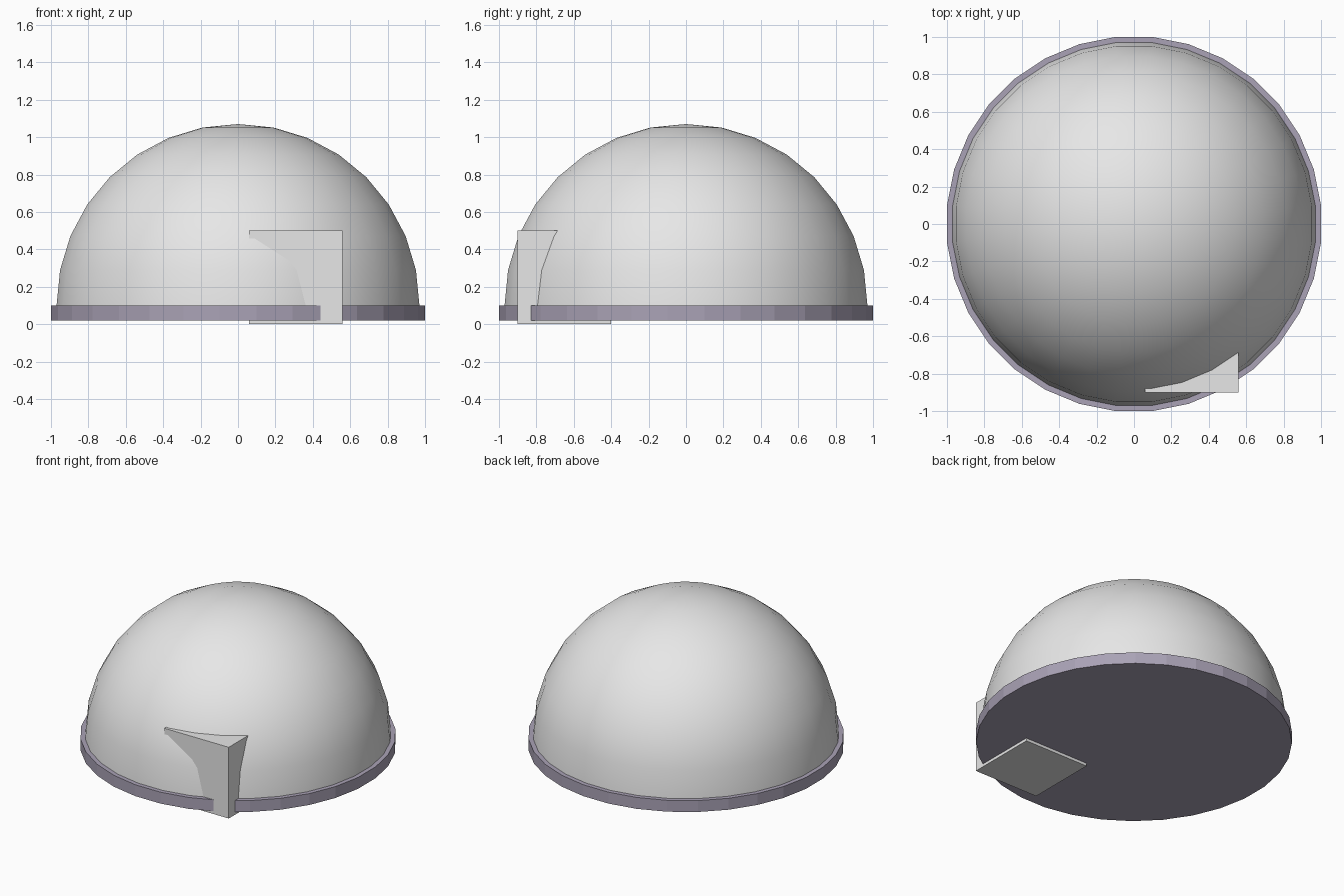
import bpy, bmesh, math
from mathutils import Matrix

if "Cube" in bpy.data.objects:
    bpy.data.objects.remove(bpy.data.objects["Cube"])

SEG = 32
TURN = Matrix.Rotation(math.pi / SEG, 4, 'Z')   # flats face the axes
ACROSS = 1 / math.cos(math.pi / SEG)            # flat radius -> corner radius


def material(name, rgb):
    m = bpy.data.materials.new(name)
    m.diffuse_color = (*rgb, 1)
    m.use_nodes = True
    m.node_tree.nodes["Principled BSDF"].inputs["Base Color"].default_value = m.diffuse_color
    return m


def make_object(name, bm, mat):
    mesh = bpy.data.meshes.new(name)
    bm.to_mesh(mesh)
    bm.free()
    mesh.materials.append(mat)
    ob = bpy.data.objects.new(name, mesh)
    bpy.context.collection.objects.link(ob)
    return ob


light_grey = material("light_grey", (0.8, 0.8, 0.8))
purple_grey = material("purple_grey", (0.4, 0.362, 0.465))

# Base disc
bm = bmesh.new()
bmesh.ops.create_cone(bm, cap_ends=True, segments=SEG, radius1=ACROSS,
                      radius2=ACROSS, depth=0.08,
                      matrix=Matrix.Translation((0, 0, 0.06)) @ TURN)
make_object("base_disc", bm, purple_grey)

# Smooth dome: upper half of a sphere resting on the disc
bm = bmesh.new()
bmesh.ops.create_uvsphere(bm, u_segments=SEG, v_segments=16, radius=0.97)
bmesh.ops.delete(bm, geom=[v for v in bm.verts if v.co.z < -0.01], context='VERTS')
bmesh.ops.transform(bm, verts=bm.verts, matrix=Matrix.Translation((0, 0, 0.1))
                    @ TURN @ Matrix.Diagonal((ACROSS, ACROSS, 1, 1)))
for f in bm.faces:
    f.smooth = True
make_object("dome", bm, light_grey)

# Cube block poking through the dome and the disc
bm = bmesh.new()
bmesh.ops.create_cube(bm, size=0.5, matrix=Matrix.Translation((0.308, -0.65, 0.25)))
make_object("corner_block", bm, light_grey)
